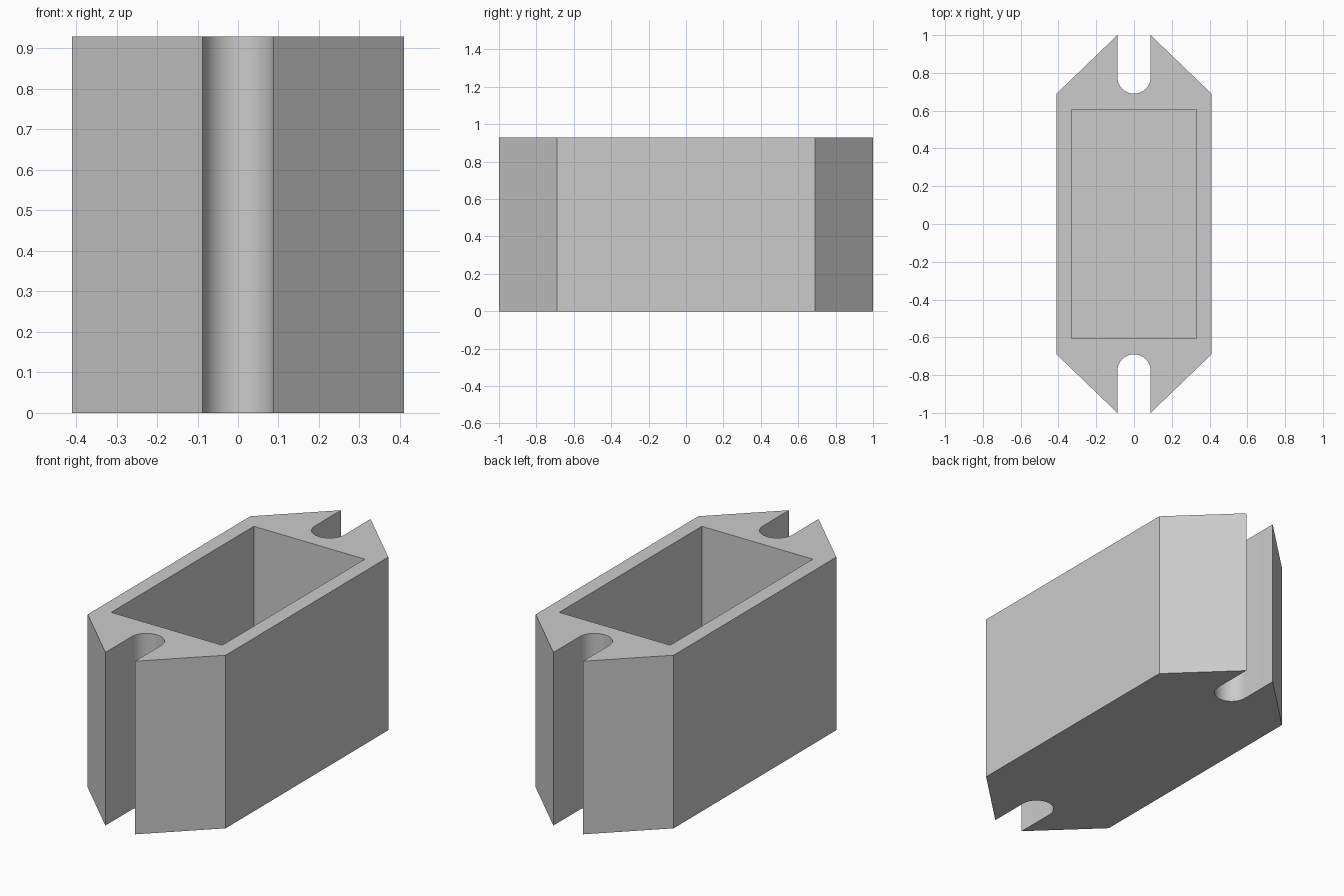
import bpy, bmesh
from math import sin, cos, pi, radians

cube = bpy.data.objects.get("Cube")
if cube:
    bpy.data.objects.remove(cube, do_unlink=True)

HEIGHT, FLOOR = 0.93, 0.08
HALF_X, SHOULDER_Y, TIP_Y = 0.41, 0.69, 1.0
SLOT_R, SLOT_Y = 0.088, 0.778
CAVITY_X, CAVITY_Y = 0.33, 0.605
ARC_STEPS = 32

grey = bpy.data.materials.new("plain grey")
grey.use_nodes = True
colour = (0.6, 0.6, 0.6, 1)
grey.diffuse_color = colour
grey.node_tree.nodes["Principled BSDF"].inputs["Base Color"].default_value = colour


def prism(name, outline, z0, z1):
    """Extrude a counter-clockwise outline from z0 to z1."""
    bm = bmesh.new()
    base = bm.faces.new([bm.verts.new((x, y, z0)) for x, y in outline])
    top = bmesh.ops.extrude_face_region(bm, geom=[base], use_keep_orig=True)["geom"]
    verts = [v for v in top if isinstance(v, bmesh.types.BMVert)]
    bmesh.ops.translate(bm, verts=verts, vec=(0, 0, z1 - z0))
    bmesh.ops.recalc_face_normals(bm, faces=bm.faces)
    mesh = bpy.data.meshes.new(name)
    bm.to_mesh(mesh)
    bm.free()
    mesh.materials.append(grey)
    obj = bpy.data.objects.new(name, mesh)
    bpy.context.collection.objects.link(obj)
    return obj


# Back half of the housing outline: chamfered shoulders with a round-ended slot
arc = [(SLOT_R * cos(a), SLOT_Y - SLOT_R * sin(a))
       for a in (pi * i / ARC_STEPS for i in range(ARC_STEPS + 1))]
half = [(HALF_X, SHOULDER_Y), (SLOT_R, TIP_Y), *arc,
        (-SLOT_R, TIP_Y), (-HALF_X, SHOULDER_Y)]

# Front half is the back half turned around
housing = prism("housing", half + [(-x, -y) for x, y in half], 0, HEIGHT)

# Rectangular cavity, open at the top
corners = [(CAVITY_X * sx, CAVITY_Y * sy)
           for sx, sy in ((1, -1), (1, 1), (-1, 1), (-1, -1))]
cutter = prism("cavity_cutter", corners, FLOOR, HEIGHT + 0.1)
cut = housing.modifiers.new("cavity", "BOOLEAN")
cut.operation = "DIFFERENCE"
cut.solver = "EXACT"
cut.object = cutter

# Apply the cut and remove the helper
bpy.ops.object.select_all(action="DESELECT")
housing.select_set(True)
bpy.context.view_layer.objects.active = housing
bpy.ops.object.modifier_apply(modifier=cut.name)
bpy.data.objects.remove(cutter, do_unlink=True)

# Smooth slot ends, crisp corners elsewhere
bpy.ops.object.shade_smooth_by_angle(angle=radians(30))
